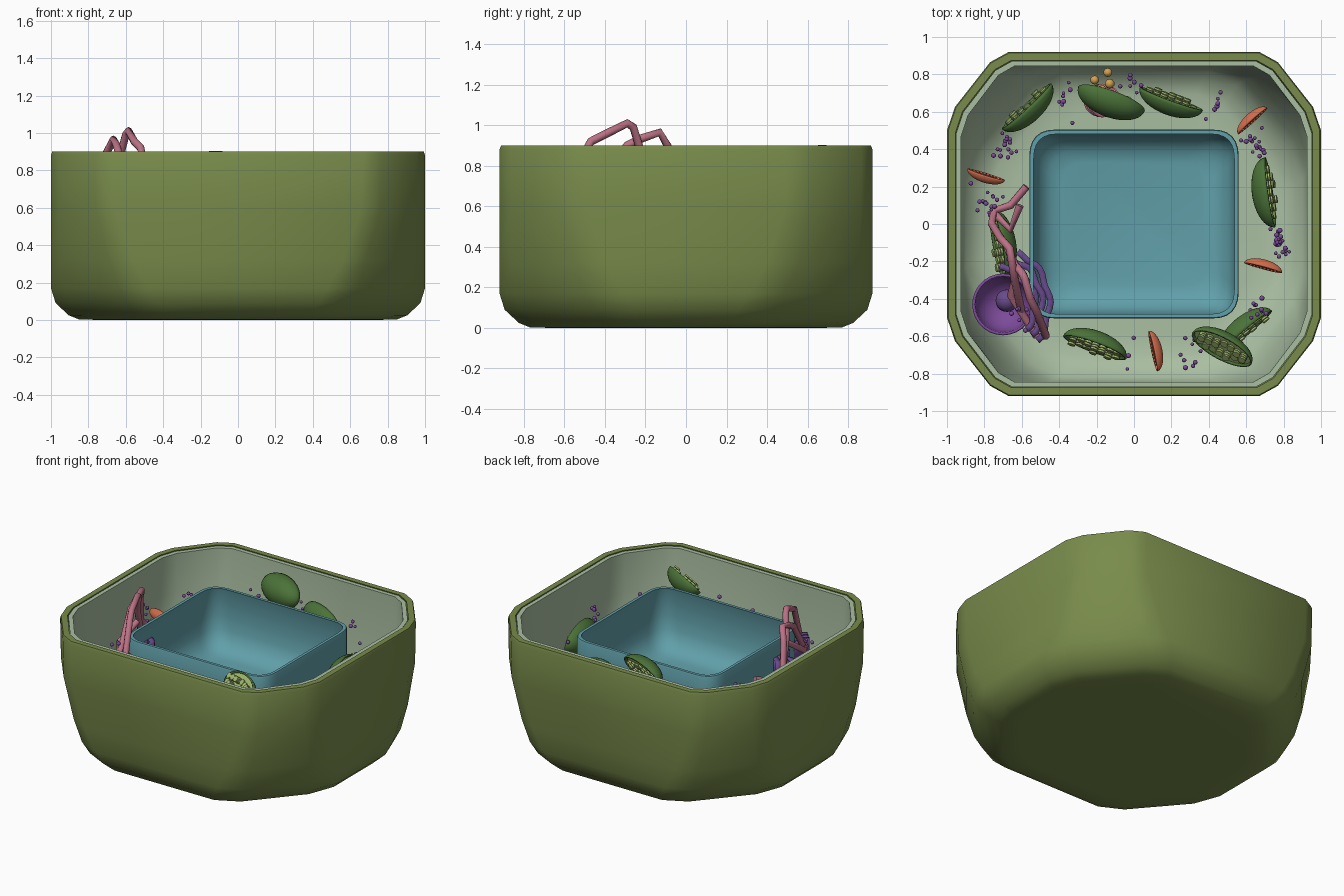
import bpy, bmesh, math, random
from mathutils import Matrix, Vector

if "Cube" in bpy.data.objects:
    bpy.data.objects.remove(bpy.data.objects["Cube"])
random.seed(4)

def mat(name, r, g, b):
    m = bpy.data.materials.new(name)
    m.diffuse_color = (r, g, b, 1)
    m.use_nodes = True
    m.node_tree.nodes["Principled BSDF"].inputs["Base Color"].default_value = m.diffuse_color
    return m

GREEN = mat("wall_green", .19, .26, .07)
PALE = mat("pale_green", .40, .52, .36)
TEAL = mat("teal", .12, .35, .40)
LEAF = mat("leaf_green", .07, .17, .04)
LIME = mat("lime", .36, .50, .16)
ORANGE = mat("orange", .62, .15, .07)
RUST = mat("rust", .30, .06, .03)
PURPLE = mat("purple", .20, .07, .32)
VIOLET = mat("violet", .14, .07, .26)
PINK = mat("pink", .50, .17, .24)
GOLD = mat("gold", .65, .36, .08)

def finish(name, bm, m, angle=40):
    bmesh.ops.recalc_face_normals(bm, faces=bm.faces)
    me = bpy.data.meshes.new(name)
    bm.to_mesh(me)
    bm.free()
    me.materials.append(m)
    ob = bpy.data.objects.new(name, me)
    bpy.context.collection.objects.link(ob)
    bpy.ops.object.select_all(action='DESELECT')
    ob.select_set(True)
    bpy.context.view_layer.objects.active = ob
    bpy.ops.object.shade_smooth_by_angle(angle=math.radians(angle))
    return ob

# four-fold outline: half sizes a, b; flat runs end at fy (sides) and fx (front/back)
def outline(a, b, fy, fx, weights):
    A, B, C = Vector((a, fy)), Vector((fx, b)), Vector((a, b))
    q = [A] + [A*p + B*r + C*s for p, r, s in weights] + [B]
    pts = []
    for sx, sy, rev in ((1, 1, 0), (-1, 1, 1), (-1, -1, 0), (1, -1, 1)):
        pts += [Vector((sx*p.x, sy*p.y)) for p in (q[::-1] if rev else q)]
    return pts

# open-topped thick shell lofted through outlines, bottom to top
def cup(name, prof, weights, inset, thick, m):
    bm = bmesh.new()
    z0, top = prof[0][0], prof[-1][0]
    def level(row, t):
        z, a, b, fy, fx = row
        return [bm.verts.new((p.x, p.y, z + t*(top - z)/(top - z0)))
                for p in outline(a-t, b-t, fy-.4*t, fx-.4*t, weights)]
    rings = [level(r, inset) for r in prof]
    rings += [level(r, inset+thick) for r in reversed(prof)]
    for r0, r1 in zip(rings, rings[1:]):
        for i in range(len(r0)):
            j = (i+1) % len(r0)
            bm.faces.new((r0[i], r0[j], r1[j], r1[i]))
    bm.faces.new(rings[0])
    bm.faces.new(rings[-1])
    return finish(name, bm, m)

# cell wall and membrane
chamfer = ((.7, .13, .17), (.13, .7, .17))
cell = [(.003, .85, .77, .20, .36), (.025, .905, .825, .22, .39), (.09, .975, .895, .26, .43),
        (.17, 1, .92, .31, .48), (.32, 1, .92, .40, .56), (.6, 1, .92, .49, .66),
        (.9, 1, .92, .5, .67)]
cell.insert(0, (0, .74, .66, .18, .32))
cup("cell_wall", cell[:-1] + [(.88, 1, .92, .5, .67), (.9, .993, .913, .5, .67)], chamfer, 0, .038, GREEN)
cup("cell_membrane", cell[:-1] + [(.895, 1, .92, .5, .67)], chamfer, .048, .028, PALE)

# central vacuole, open at the top
bez = [((1-t)**2, t*t, 2*t*(1-t)) for t in (.17, .33, .5, .67, .83)]
vac = [(.36, .40, .35, .22, .27), (.375, .46, .41, .27, .32), (.42, .52, .465, .31, .37),
       (.50, .55, .495, .34, .40), (.6, .56, .505, .36, .42), (.79, .56, .505, .36, .42),
       (.8, .556, .501, .36, .42)]
cup("vacuole", vac, bez, 0, .02, TEAL)

# frame with long axis at an angle and cut face tilted outward and up
def frame(x, y, z, ang, tilt):
    a, t = math.radians(ang), math.radians(tilt)
    X = Vector((math.cos(a), math.sin(a), 0))
    h = Vector((-X.y, X.x, 0))
    if h.x*x + h.y*y < 0:
        h = -h
    N = h*math.cos(t) + Vector((0, 0, math.sin(t)))
    Y = N.cross(X)
    return Matrix.Translation((x, y, z)) @ Matrix((X, Y, N)).transposed().to_4x4()

def half_shell(name, M, size, wall, m):
    bm = bmesh.new()
    bmesh.ops.create_uvsphere(bm, u_segments=28, v_segments=16, radius=1)
    bmesh.ops.bisect_plane(bm, geom=bm.verts[:]+bm.edges[:]+bm.faces[:], dist=1e-5,
                           plane_co=(0, 0, 0), plane_no=(0, 0, 1), clear_outer=True)
    bm.transform(M @ Matrix.Diagonal((*size, 1)))
    ob = finish(name, bm, m)
    s = ob.modifiers.new("thickness", 'SOLIDIFY')
    s.thickness = wall
    return ob

def cut_filling(name, M, size, drop, m):
    bm = bmesh.new()
    bmesh.ops.create_circle(bm, cap_ends=True, segments=28, radius=.93)
    bm.transform(M @ Matrix.Translation((0, 0, -drop)) @ Matrix.Diagonal((size[0], size[1], 1, 1)))
    finish(name, bm, m)

# chloroplasts with stacks of discs
for i, c in enumerate([(-.575, .63, .55, 43, 8), (-.12, .67, .80, -20, -25), (.2, .67, .70, -20, 8),
                       (.73, .17, .64, 98, 8), (.60, -.58, .5, 40, 10), (.47, -.665, .79, -28, 40),
                       (-.21, -.66, .55, -20, 18), (-.73, -.11, .5, 100, 15)]):
    M, size = frame(*c), (.18, .095, .09)
    half_shell(f"chloroplast_{i}", M, size, .01, LEAF)
    cut_filling(f"chloroplast_inside_{i}", M, size, .012, LIME)
    bm = bmesh.new()
    for k in range(-3, 4):
        for s in (-1, 1):
            for n in range(random.randint(1, 3)):
                bmesh.ops.create_cone(bm, cap_ends=True, segments=12, radius1=.021, radius2=.021, depth=.010,
                    matrix=M @ Matrix.Translation((k*.041, s*.034*(1-.15*abs(k)), -.005+n*.013)))
    finish(f"chloroplast_discs_{i}", bm, LIME)

# mitochondria with inner folds
for i, c in enumerate([(.635, .55, .5, 42, 10), (-.79, .265, .6, -17, 10),
                       (.69, -.235, .5, -15, 10), (.1, -.68, .5, 102, 10)]):
    M, size = frame(*c), (.105, .042, .046)
    half_shell(f"mitochondrion_{i}", M, size, .006, ORANGE)
    cut_filling(f"mitochondrion_inside_{i}", M, size, .008, RUST)
    bm = bmesh.new()
    for k in range(-4, 5):
        w = .06*math.sqrt(1-(k/5)**2)
        bmesh.ops.create_cube(bm, size=1, matrix=M @ Matrix.Translation((k*.019, (-1)**k*.006, -.005))
                              @ Matrix.Diagonal((.007, w, .012, 1)))
    finish(f"mitochondrion_folds_{i}", bm, ORANGE)

def balls(name, items, m, sub=2):
    bm = bmesh.new()
    for x, y, z, r in items:
        bmesh.ops.create_icosphere(bm, subdivisions=sub, radius=r, matrix=Matrix.Translation((x, y, z)))
    finish(name, bm, m)

# nucleus bowl and nucleolus
NX, NY = -.70, -.43
half_shell("nucleus", Matrix.Translation((NX, NY, .56)), (.165, .165, .165), .015, PURPLE)
balls("nucleolus", [(NX+.02, NY+.02, .47, .06)], VIOLET, 3)

# bent tube through points
def tube(name, paths, r, m):
    cu = bpy.data.curves.new(name, 'CURVE')
    cu.dimensions, cu.bevel_depth, cu.bevel_resolution, cu.use_fill_caps = '3D', r, 2, True
    for pts in paths:
        sp = cu.splines.new('POLY')
        sp.points.add(len(pts)-1)
        for p, co in zip(sp.points, pts):
            p.co = (*co, 1)
    cu.materials.append(m)
    ob = bpy.data.objects.new(name, cu)
    bpy.context.collection.objects.link(ob)
    return ob

# rough reticulum: upright wavy sheets around the nucleus
for i, rad in enumerate((.20, .245, .29)):
    bm = bmesh.new()
    cols = []
    for k in range(19):
        a = math.radians(-42 + k*(138 - 12*i)/18)
        r = rad + .01*math.sin(k*1.1)
        x, y = NX + r*math.cos(a)*.85, NY + r*math.sin(a)
        cols.append([bm.verts.new((x, y, z)) for z in (.48, .55, .62, .69)])
    for u, v in zip(cols, cols[1:]):
        for j in range(3):
            bm.faces.new((u[j], v[j], v[j+1], u[j+1]))
    s = finish(f"rough_reticulum_{i}", bm, VIOLET).modifiers.new("thickness", 'SOLIDIFY')
    s.thickness, s.offset = .034, 0

# smooth reticulum tubes
tube("smooth_reticulum", [
    [(-.47, -.60, .68), (-.52, -.47, .92), (-.555, -.40, .955), (-.585, -.29, 1.01), (-.60, -.26, .99),
     (-.635, -.22, .86), (-.68, -.12, .68)],
    [(-.60, -.47, .66), (-.64, -.29, .90), (-.65, -.22, .935), (-.665, -.13, .965), (-.71, -.08, .88),
     (-.76, 0, .68), (-.75, .07, .6), (-.66, .10, .6), (-.575, .20, .62)],
    [(-.52, -.60, .62), (-.66, -.38, .70), (-.62, -.24, .80)],
    [(-.74, .05, .6), (-.66, -.03, .62), (-.61, .10, .66)]], .021, PINK)

# stacked curved sacs with vesicles
for k in range(4):
    bm = bmesh.new()
    bmesh.ops.create_uvsphere(bm, u_segments=24, v_segments=10, radius=1)
    for v in bm.verts:
        v.co = Vector((v.co.x*(.10-.01*k), v.co.y*.09, v.co.z*.012 + .05*v.co.x**2))
    bm.transform(Matrix.Translation((-.17, .66, .48+k*.035)))
    finish(f"sac_{k}", bm, PINK)
balls("vesicles", [(-.21, .77, .58, .024), (-.14, .81, .60, .024), (-.13, .75, .62, .026),
                   (-.25, .66, .62, .024), (-.17, .72, .64, .022)], GOLD)

# ribosomes scattered in clusters around the ring
dots = []
for x, y, n in [(-.37, .67, 8), (-.67, .41, 16), (-.78, .10, 20), (0, .76, 7), (.43, .63, 6), (.66, .42, 18),
                (.78, -.10, 24), (.65, -.45, 12), (.28, -.70, 9), (-.02, -.74, 3), (-.6, -.5, 14)]:
    for _ in range(n):
        dots.append((x+random.gauss(0, .035), y+random.gauss(0, .04), random.uniform(.3, .75),
                     random.uniform(.009, .014)))
balls("ribosomes", dots, PURPLE)
